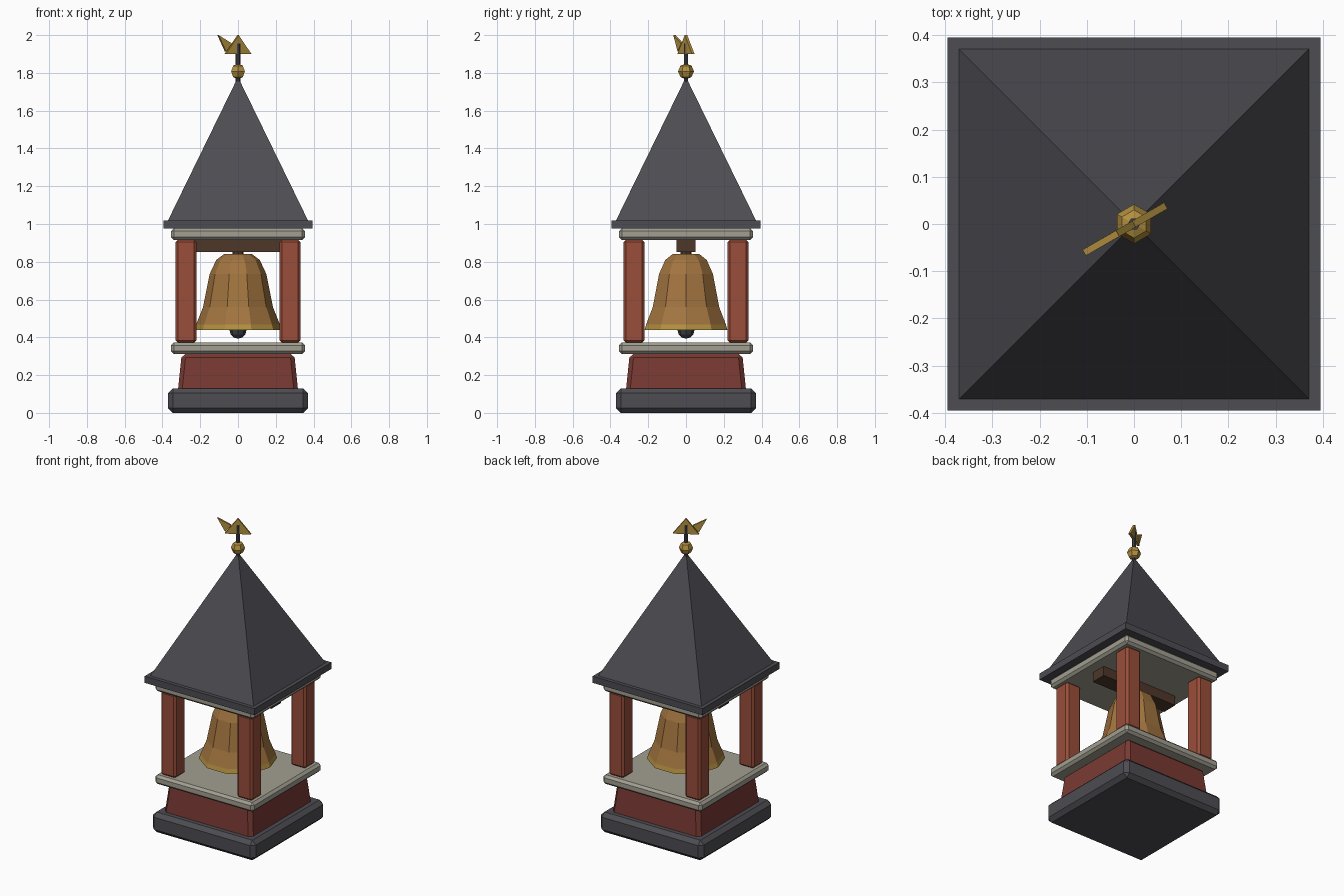
import bpy, bmesh, math
from mathutils import Matrix

if "Cube" in bpy.data.objects:
    bpy.data.objects.remove(bpy.data.objects["Cube"])


def mat(name, *rgb):
    m = bpy.data.materials.new(name)
    m.diffuse_color = (*rgb, 1)
    m.use_nodes = True
    m.node_tree.nodes["Principled BSDF"].inputs["Base Color"].default_value = m.diffuse_color
    return m


SLATE = mat("slate", 0.075, 0.072, 0.085)
BRICK = mat("dark red", 0.19, 0.042, 0.033)
POST = mat("red wood", 0.32, 0.075, 0.042)
STONE = mat("stone", 0.36, 0.345, 0.285)
BRONZE = mat("bronze", 0.36, 0.175, 0.05)
GOLD = mat("gold", 0.45, 0.28, 0.05)
WOOD = mat("dark wood", 0.075, 0.038, 0.022)
IRON = mat("iron", 0.05, 0.05, 0.06)


def finish(name, bm, *mats):
    bmesh.ops.recalc_face_normals(bm, faces=bm.faces)
    me = bpy.data.meshes.new(name)
    bm.to_mesh(me)
    bm.free()
    for m in mats:
        me.materials.append(m)
    ob = bpy.data.objects.new(name, me)
    bpy.context.collection.objects.link(ob)
    return ob


def box(name, m, hx, hy, z0, z1, x=0, y=0, bevel=0, taper=1):
    """Box with chamfered edges; taper scales the top."""
    bm = bmesh.new()
    bmesh.ops.create_cube(bm, size=2)
    for v in bm.verts:
        k = taper if v.co.z > 0 else 1
        v.co = (x + v.co.x * hx * k, y + v.co.y * hy * k, z1 if v.co.z > 0 else z0)
    if bevel:
        bmesh.ops.bevel(bm, geom=bm.edges[:], offset=bevel, segments=1, affect='EDGES')
    return finish(name, bm, m)


def ball(name, m, r, z, seg, rings):
    bm = bmesh.new()
    bmesh.ops.create_uvsphere(bm, u_segments=seg, v_segments=rings, radius=r,
                              matrix=Matrix.Translation((0, 0, z)))
    return finish(name, bm, m)


def lathe(name, profile, sides, *mats, rule=None):
    """Closed turned solid from (radius, z) rings, top to bottom."""
    bm = bmesh.new()
    rings = [[bm.verts.new((r * math.cos(2 * math.pi * i / sides),
                            r * math.sin(2 * math.pi * i / sides), z))
              for i in range(sides)] for r, z in profile]
    for a, b in zip(rings, rings[1:]):
        for i in range(sides):
            j = (i + 1) % sides
            bm.faces.new((a[i], a[j], b[j], b[i]))
    bm.faces.new(rings[0])
    bm.faces.new(rings[-1])
    if rule:
        for f in bm.faces:
            f.material_index = rule(f.calc_center_median())
    return finish(name, bm, *mats)


def plate(name, m, pts, thick, angle):
    """Upright flat plate from (along, z) points, turned about z."""
    bm = bmesh.new()
    f = bm.faces.new([bm.verts.new((u, -thick / 2, z)) for u, z in pts])
    ext = bmesh.ops.extrude_face_region(bm, geom=[f])["geom"]
    bmesh.ops.translate(bm, vec=(0, thick, 0),
                        verts=[v for v in ext if isinstance(v, bmesh.types.BMVert)])
    bmesh.ops.rotate(bm, verts=bm.verts, matrix=Matrix.Rotation(angle, 3, 'Z'))
    return finish(name, bm, m)


# Base, plinth and floor
box("base", SLATE, 0.37, 0.37, 0, 0.13, bevel=0.025)
box("plinth", BRICK, 0.32, 0.32, 0.10, 0.315, bevel=0.022, taper=0.93)
box("floor_slab", STONE, 0.355, 0.355, 0.312, 0.372, bevel=0.015)

# Corner posts
for sx, nx in ((-1, "left"), (1, "right")):
    for sy, ny in ((-1, "front"), (1, "back")):
        box(f"post_{ny}_{nx}", POST, 0.055, 0.055, 0.37, 0.917,
            x=0.275 * sx, y=0.275 * sy, bevel=0.013)

# Roof
box("top_plate", STONE, 0.355, 0.355, 0.915, 0.977, bevel=0.015)
box("eave", SLATE, 0.395, 0.395, 0.975, 1.018)
bm = bmesh.new()
bmesh.ops.create_cone(bm, cap_ends=True, segments=4, radius1=0.372 * math.sqrt(2),
                      radius2=0, depth=0.762, matrix=Matrix.Translation((0, 0, 1.397))
                      @ Matrix.Rotation(math.pi / 4, 4, 'Z'))
finish("roof", bm, SLATE)

# Bell with beam and clapper
box("bell_beam", WOOD, 0.275, 0.05, 0.853, 0.92)
lathe("bell_hanger", [(0.03, 0.87), (0.03, 0.83)], 8, WOOD)
lathe("bell", [(0.075, 0.84), (0.115, 0.81), (0.15, 0.735), (0.185, 0.56),
               (0.222, 0.468), (0.23, 0.44)], 10, BRONZE, GOLD,
      rule=lambda c: 1 if 0.445 < c.z < 0.465 else 0)
ball("clapper", IRON, 0.045, 0.438, 8, 6)

# Finial and weathervane
lathe("vane_rod", [(0.013, 1.955), (0.013, 1.74)], 6, IRON)
ball("finial_ball", GOLD, 0.042, 1.808, 6, 4)
plate("vane_body", GOLD, [(-0.078, 1.9), (0.078, 1.9), (0, 2.0)], 0.015, math.radians(30))
plate("vane_tail", GOLD, [(-0.122, 2.0), (-0.076, 1.912), (-0.04, 1.955)], 0.0145, math.radians(30))
